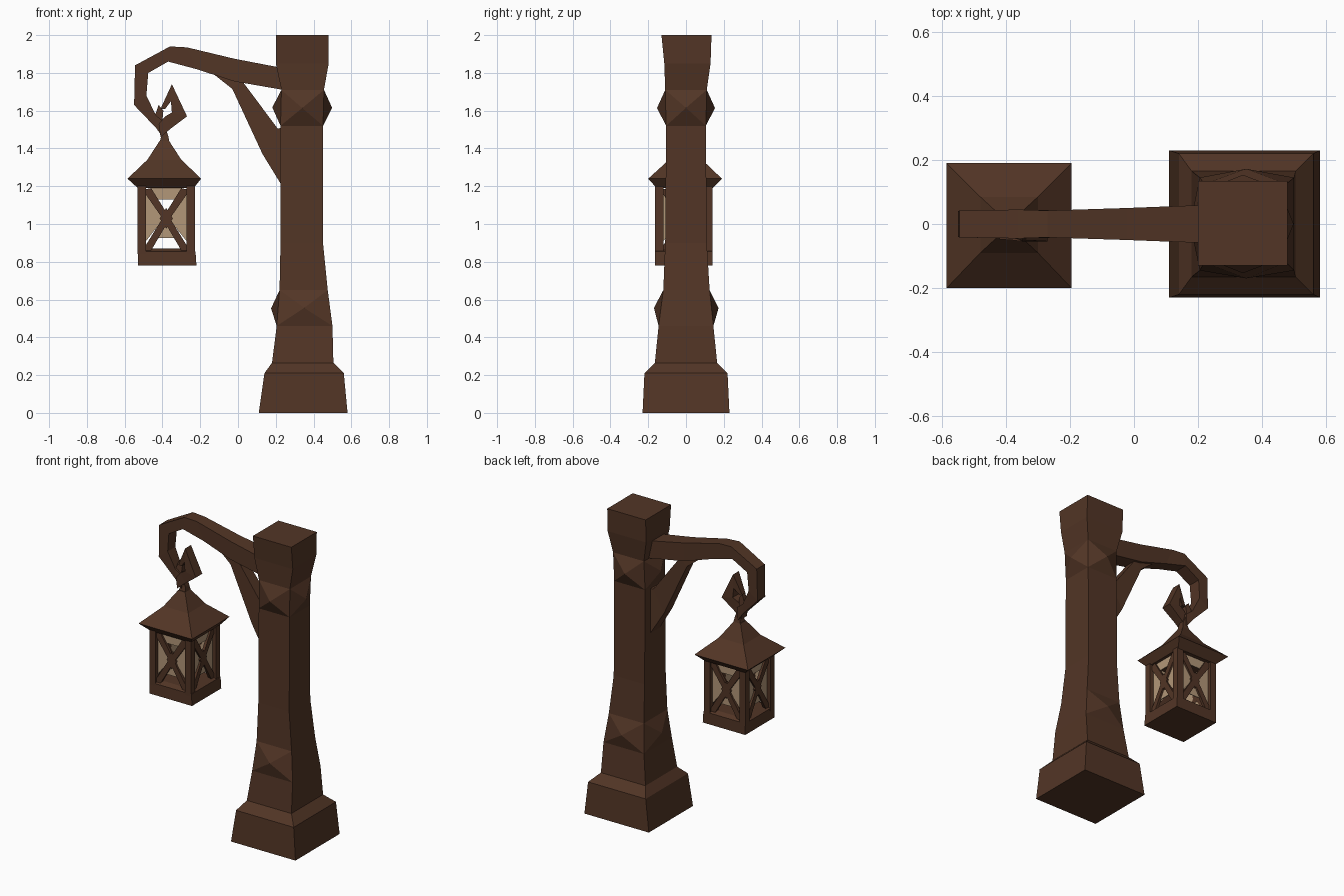
import bpy, bmesh
from math import pi
from mathutils import Matrix, Vector

cube = bpy.data.objects.get("Cube")
if cube:
    bpy.data.objects.remove(cube, do_unlink=True)


def material(name, rgb):
    m = bpy.data.materials.new(name)
    m.use_nodes = True
    m.diffuse_color = (*rgb, 1)
    m.node_tree.nodes["Principled BSDF"].inputs["Base Color"].default_value = (*rgb, 1)
    return m


wood = material("dark brown wood", (0.085, 0.036, 0.019))
glass = material("tan glass", (0.45, 0.31, 0.19))


def finish(name, bm, mat):
    bmesh.ops.recalc_face_normals(bm, faces=bm.faces)
    mesh = bpy.data.meshes.new(name)
    bm.to_mesh(mesh)
    bm.free()
    mesh.materials.append(mat)
    obj = bpy.data.objects.new(name, mesh)
    bpy.context.collection.objects.link(obj)
    return obj


def skin(bm, rings):
    """Join four-cornered rings into a closed solid; return side faces per segment."""
    loops = [[bm.verts.new(p) for p in ring] for ring in rings]
    segments = []
    for a, b in zip(loops, loops[1:]):
        segments.append([bm.faces.new((a[i], a[(i + 1) % 4], b[(i + 1) % 4], b[i]))
                         for i in range(4)])
    bm.faces.new(loops[0][::-1])
    bm.faces.new(loops[-1])
    return segments


def level(x0, x1, y0, y1, z):
    return [(x0, y0, z), (x1, y0, z), (x1, y1, z), (x0, y1, z)]


def stack(name, levels, mat=wood):
    bm = bmesh.new()
    skin(bm, [level(*l) for l in levels])
    return finish(name, bm, mat)


def beam(name, stations, y=0):
    """Bent beam: each station is outer x, z, inner x, z and half width."""
    bm = bmesh.new()
    skin(bm, [[(ox, y - h, oz), (ox, y + h, oz), (ix, y + h, iz), (ix, y - h, iz)]
              for ox, oz, ix, iz, h in stations])
    return finish(name, bm, wood)


# Post with faceted knots
bm = bmesh.new()
segments = skin(bm, [level(*l) for l in (
    (0.11, 0.58, -0.23, 0.23, 0),
    (0.14, 0.56, -0.22, 0.22, 0.21),
    (0.18, 0.505, -0.165, 0.165, 0.265),
    (0.205, 0.50, -0.145, 0.145, 0.46),
    (0.22, 0.475, -0.12, 0.125, 0.65),
    (0.225, 0.45, -0.11, 0.11, 0.9),
    (0.225, 0.45, -0.105, 0.105, 1.52),
    (0.23, 0.455, -0.11, 0.11, 1.71),
    (0.20, 0.48, -0.115, 0.13, 1.85),
    (0.20, 0.48, -0.13, 0.135, 2.0))])
bm.normal_update()
front, right, back, left = segments[3]
for faces, out in (([front, back, left], 0.037), (segments[6], 0.046)):
    normals = [f.normal.copy() for f in faces]
    peaks = bmesh.ops.poke(bm, faces=faces)["verts"]
    for v in peaks:
        n = min(normals, key=lambda n: -n.dot(
            Vector((v.co.x - 0.34, v.co.y, 0)).normalized()))
        v.co += n * out
finish("post", bm, wood)

# Curved arm, hook and brace
beam("arm", (
    (0.24, 1.825, 0.24, 1.71, 0.06),
    (-0.02, 1.875, -0.02, 1.755, 0.05),
    (-0.27, 1.935, -0.22, 1.82, 0.042),
    (-0.36, 1.94, -0.37, 1.86, 0.045),
    (-0.545, 1.84, -0.475, 1.80, 0.042),
    (-0.55, 1.63, -0.485, 1.68, 0.04),
    (-0.435, 1.51, -0.435, 1.575, 0.032),
    (-0.395, 1.455, -0.39, 1.54, 0.028)))
beam("hook_curl", (
    (-0.41, 1.46, -0.42, 1.53, 0.028),
    (-0.35, 1.51, -0.385, 1.57, 0.03),
    (-0.27, 1.57, -0.35, 1.59, 0.034),
    (-0.35, 1.74, -0.355, 1.65, 0.03),
    (-0.41, 1.61, -0.385, 1.61, 0.016)), y=-0.02)
beam("hanging_loop", (
    (-0.425, 1.39, -0.355, 1.39, 0.035),
    (-0.405, 1.47, -0.37, 1.47, 0.02),
    (-0.445, 1.56, -0.40, 1.55, 0.02),
    (-0.42, 1.63, -0.395, 1.60, 0.014)))
beam("brace", (
    (-0.15, 1.81, -0.13, 1.84, 0.025),
    (-0.03, 1.715, 0.02, 1.76, 0.035),
    (0.13, 1.37, 0.21, 1.505, 0.042),
    (0.225, 1.215, 0.235, 1.51, 0.05)))

# Lantern roof and floor
stack("lantern_roof", (
    (-0.53, -0.235, -0.155, 0.14, 1.19),
    (-0.585, -0.195, -0.2, 0.19, 1.24),
    (-0.48, -0.30, -0.09, 0.085, 1.34),
    (-0.415, -0.365, -0.03, 0.025, 1.44)))
stack("lantern_floor", (
    (-0.53, -0.22, -0.165, 0.14, 0.78),
    (-0.53, -0.225, -0.163, 0.14, 0.855),
    (-0.50, -0.255, -0.13, 0.11, 0.87)))

# Lantern corner posts
CX, CY, HALF = -0.38, -0.012, 0.15
for sx, side in ((-1, "right"), (1, "left")):
    for sy, end in ((-1, "front"), (1, "back")):
        x, y = CX + sx * (HALF - 0.02), CY + sy * (HALF - 0.02)
        stack(f"lantern_post_{end}_{side}",
              [(x - 0.022, x + 0.022, y - 0.022, y + 0.022, z) for z in (0.84, 1.21)])


def panel(name, shapes, depth, thickness, mat):
    """Flat shapes, given as (across, height), repeated on the four lantern sides."""
    bm = bmesh.new()
    for k in range(4):
        turn = Matrix.Translation((CX, CY, 0)) @ Matrix.Rotation(k * pi / 2, 4, "Z")
        for shape in shapes:
            f = bm.faces.new([bm.verts.new(turn @ Vector((u, depth - HALF, z)))
                              for u, z in shape])
            new = bmesh.ops.extrude_face_region(bm, geom=[f])["geom"]
            move = turn.to_3x3() @ Vector((0, thickness, 0))
            for v in new:
                if isinstance(v, bmesh.types.BMVert):
                    v.co += move
    return finish(name, bm, mat)


def mirrored(shape):
    return [shape, [(-u, z) for u, z in reversed(shape)]]


# Crossed bars and glass panes on each side
bar = [(-0.125, 0.86), (-0.08, 0.86), (0.02, 1.03), (0.125, 1.18),
       (0.08, 1.19), (-0.02, 1.03)]
hub = [(0, 0.975), (0.035, 1.03), (0, 1.085), (-0.035, 1.03)]
panel("lantern_cross_bars", mirrored(bar) + [hub], 0.012, 0.018, wood)
side_pane = [(-0.115, 0.9), (-0.02, 1.02), (-0.02, 1.04), (-0.115, 1.17)]
top_pane = [(-0.05, 1.13), (0.05, 1.13), (0.09, 1.2), (-0.09, 1.2)]
low_pane = [(-0.05, 0.925), (0.05, 0.925), (0, 1.0)]
panel("lantern_panes", mirrored(side_pane) + [top_pane, low_pane], 0.024, 0.005, glass)
